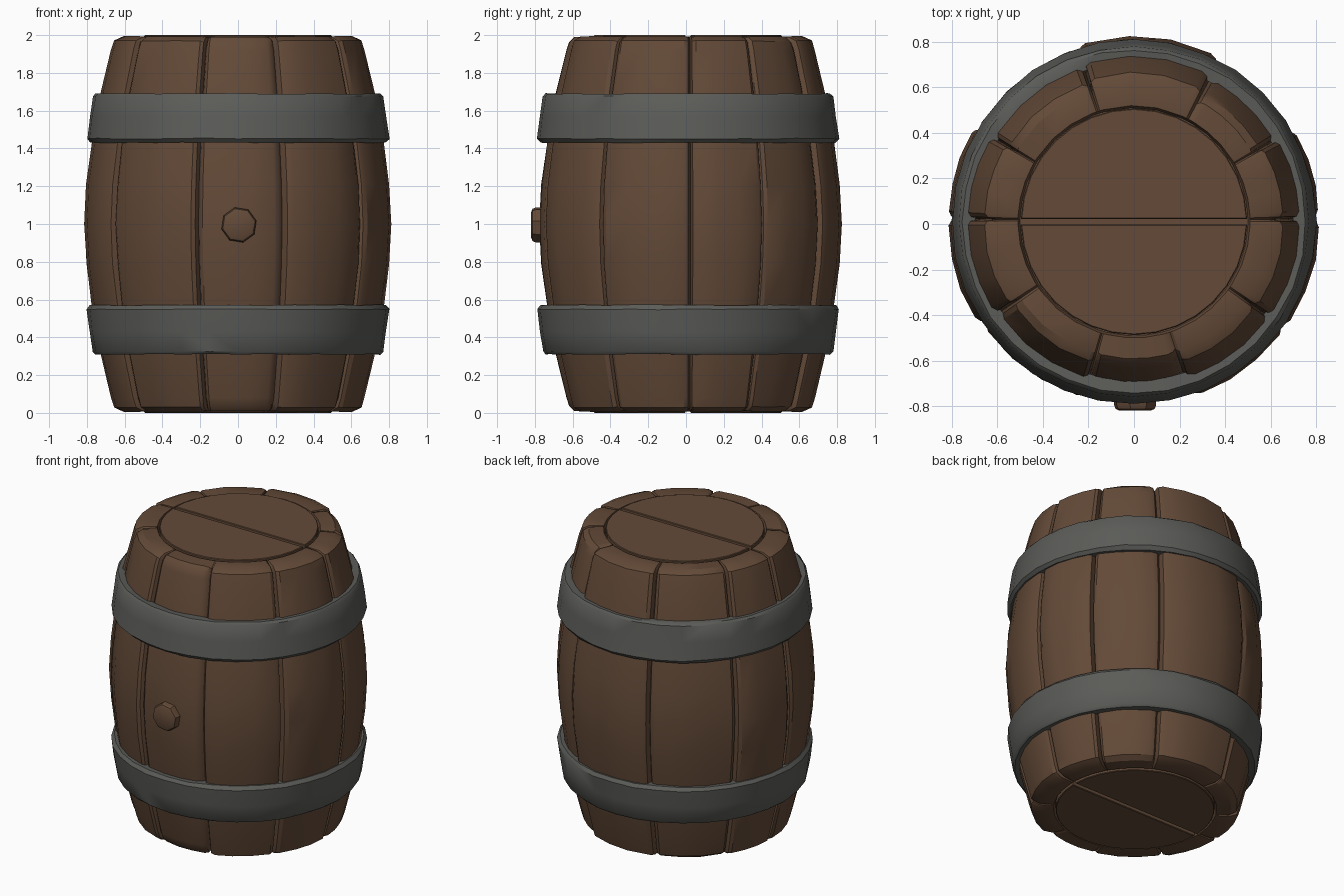
import bpy, bmesh, math, random

if "Cube" in bpy.data.objects:
    bpy.data.objects.remove(bpy.data.objects["Cube"])
random.seed(4)

def material(name, rgb):
    m = bpy.data.materials.new(name)
    m.diffuse_color = (*rgb, 1)
    m.use_nodes = True
    m.node_tree.nodes["Principled BSDF"].inputs["Base Color"].default_value = m.diffuse_color
    return m

WOOD = material("brown wood", (0.125, 0.068, 0.039))
IRON = material("grey iron", (0.105, 0.108, 0.098))
Y0 = 0.01  # barrel axis sits slightly back because of the bung

def finish(bm, name, mat, angle=32):
    bmesh.ops.recalc_face_normals(bm, faces=bm.faces[:])
    me = bpy.data.meshes.new(name)
    bm.to_mesh(me)
    bm.free()
    me.materials.append(mat)
    ob = bpy.data.objects.new(name, me)
    bpy.context.collection.objects.link(ob)
    bpy.ops.object.select_all(action='DESELECT')
    ob.select_set(True)
    bpy.context.view_layer.objects.active = ob
    bpy.ops.object.shade_smooth_by_angle(angle=math.radians(angle))
    return ob

def skin(bm, rows, close_rows=False):
    n = len(rows[0])
    pairs = list(zip(rows, rows[1:])) + ([(rows[-1], rows[0])] if close_rows else [])
    for a, b in pairs:
        for i in range(n):
            j = (i + 1) % n
            bm.faces.new((a[i], a[j], b[j], b[i]))

# Staves: seam angles and how far each stave stands out
seams = [1, 30, 62, 108, 149, 179, 214, 254, 288, 325]
lift = [0.006, -0.008, 0.008, -0.006, 0.009, 0.010, -0.004, -0.018, 0.004, 0.008]
wide = [1, 0.8, 1.3, 1, 0.8, 0.8, 1.1, 0.8, 1.4, 1]

# Half profile: radius, height, radial and vertical push direction
half = [(0.50, 0.04, 0, 0), (0.51, 0.008, 0, 0), (0.605, 0.006, -0.4, 0.5),
        (0.648, 0.028, -1, 0.5), (0.664, 0.08, -1, 0), (0.718, 0.30, -1, 0),
        (0.766, 0.57, -1, 0), (0.795, 0.79, -1, 0), (0.807, 1.0, -1, 0)]
profile = half + [(r, 2 - z, a, -b) for r, z, a, b in reversed(half[:-1])]

# Columns around the barrel: angle, groove depth, stave lift
columns = []
for k, start in enumerate(seams):
    end = seams[(k + 1) % 10] + (360 if k == 9 else 0)
    wa, wb = 1.5 * wide[k], 1.5 * wide[(k + 1) % 10]
    columns.append((start, 0.05, 0))
    for ang, depth in ((start + wa * 0.6, 0.014), (start + wa * 1.8, 0.002)):
        columns.append((ang, depth, lift[k]))
    for t in (0.36, 0.64):
        columns.append((start + (end - start) * t, 0, lift[k]))
    for ang, depth in ((end - wb * 1.8, 0.002), (end - wb * 0.6, 0.014)):
        columns.append((ang, depth, lift[k]))

bm = bmesh.new()
rows = []
for r, z, pr, pz in profile:
    row = []
    for ang, depth, up in columns:
        d = depth - up * abs(pr)
        d += random.uniform(-0.002, 0.002)
        a = math.radians(ang)
        rr = r + pr * d
        row.append(bm.verts.new((rr * math.cos(a), Y0 + rr * math.sin(a), z + pz * max(d, 0))))
    rows.append(row)
skin(bm, rows)
bm.faces.new(rows[0])
bm.faces.new(rows[-1])
finish(bm, "staves", WOOD)

# Two half-round boards in each end
def head_board(name, z0, z1, side):
    bm = bmesh.new()
    pts = []
    for i in range(17):
        a = math.pi * (0.008 + 0.984 * i / 16)
        pts.append((0.497 * math.cos(a), Y0 + side * 0.497 * math.sin(a)))
    low = [bm.verts.new((x, y, z0)) for x, y in pts]
    high = [bm.verts.new((x, y, z1)) for x, y in pts]
    skin(bm, [low, high])
    bm.faces.new(low)
    bm.faces.new(high)
    edges = [e for e in bm.edges if abs(e.verts[0].co.z - e.verts[1].co.z) < 1e-4]
    bmesh.ops.bevel(bm, geom=edges, offset=0.004, segments=1, affect='EDGES')
    finish(bm, name, WOOD)

for side, label in ((1, "back"), (-1, "front")):
    head_board("lid_board_" + label, 1.94, 2.0, side)
    head_board("base_board_" + label, 0.0, 0.06, side)

# Iron hoops, mirrored about mid height
hoop = [(0.70, 1.435), (0.782, 1.43), (0.800, 1.452), (0.785, 1.57),
        (0.768, 1.675), (0.754, 1.69), (0.70, 1.685)]
def make_hoop(name, flip):
    bm = bmesh.new()
    rows = []
    for r, z in hoop:
        row = []
        for i in range(32):
            a = math.tau * i / 32
            rr = r + random.uniform(-0.003, 0.003)
            zz = z + random.uniform(-0.003, 0.003)
            row.append(bm.verts.new((rr * math.cos(a), Y0 + rr * math.sin(a),
                                     2 - zz if flip else zz)))
        rows.append(row)
    skin(bm, rows, close_rows=True)
    finish(bm, name, IRON, 40)

make_hoop("upper_hoop", False)
make_hoop("lower_hoop", True)

# Bung on the front
bm = bmesh.new()
rows = []
for r, y in ((0.095, -0.74), (0.095, -0.795), (0.088, -0.812), (0.07, -0.82)):
    rows.append([bm.verts.new((0.005 + r * math.cos(math.tau * (i + 0.3) / 8), y,
                               0.995 + r * math.sin(math.tau * (i + 0.3) / 8)))
                 for i in range(8)])
skin(bm, rows)
bm.faces.new(rows[0])
bm.faces.new(rows[-1])
finish(bm, "bung", WOOD)
